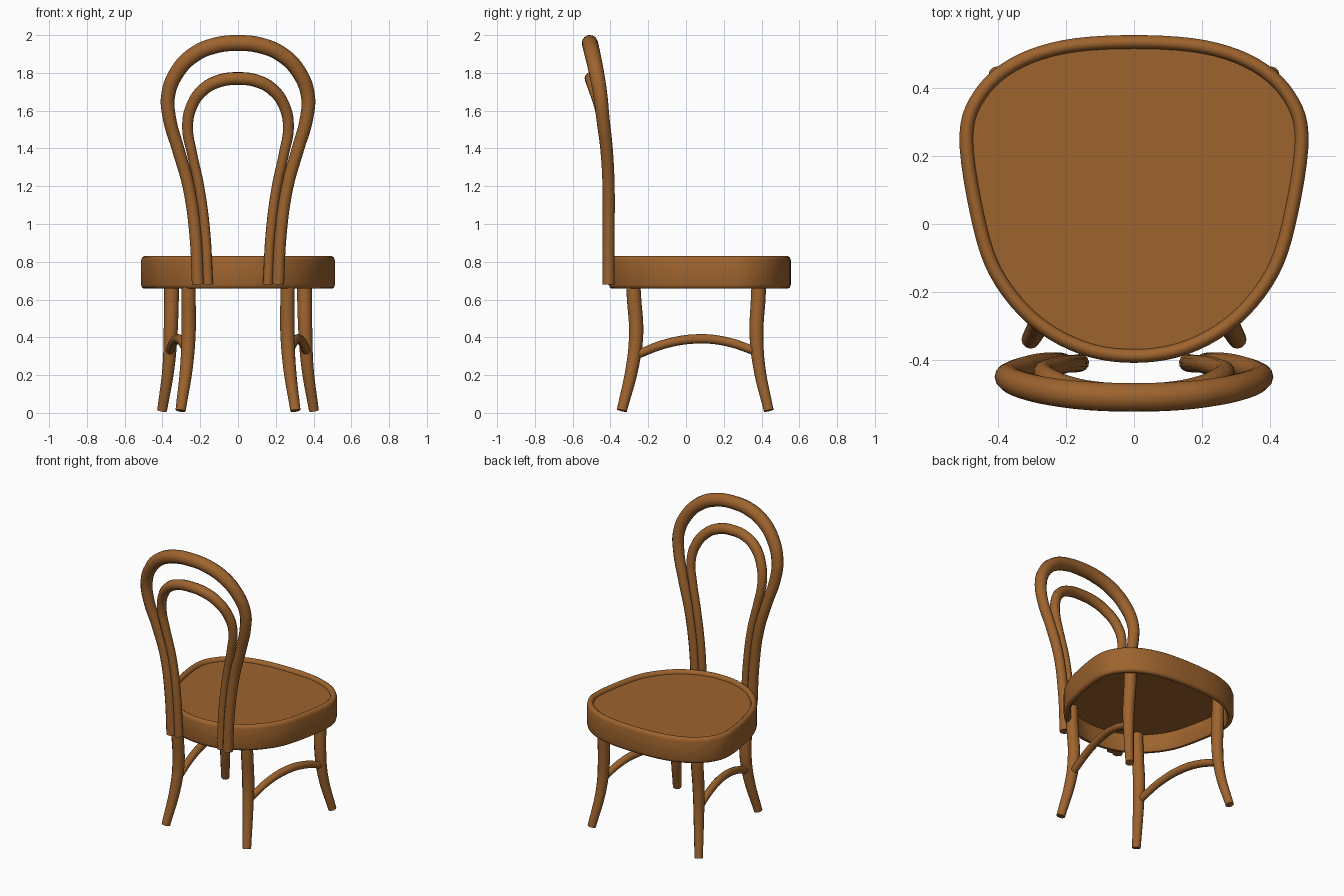
import bpy, bmesh
from mathutils import Vector

if "Cube" in bpy.data.objects:
    bpy.data.objects.remove(bpy.data.objects["Cube"])

wood = bpy.data.materials.new("warm brown wood")
wood.diffuse_color = (0.34, 0.126, 0.027, 1)
wood.use_nodes = True
wood.node_tree.nodes["Principled BSDF"].inputs["Base Color"].default_value = wood.diffuse_color


def finish(obj, angle=0.7):
    obj.data.materials.clear()
    obj.data.materials.append(wood)
    bpy.ops.object.select_all(action='DESELECT')
    obj.select_set(True)
    bpy.context.view_layer.objects.active = obj
    bpy.ops.object.shade_smooth_by_angle(angle=angle)


def tube(name, pts, res=6):
    """Bent rod through (x, y, z, radius) points."""
    cu = bpy.data.curves.new(name, 'CURVE')
    cu.dimensions = '3D'
    cu.resolution_u = res
    cu.bevel_depth = 1.0
    cu.bevel_resolution = 4
    cu.use_fill_caps = True
    sp = cu.splines.new('BEZIER')
    sp.bezier_points.add(len(pts) - 1)
    for bp, (x, y, z, r) in zip(sp.bezier_points, pts):
        bp.co = (x, y, z)
        bp.radius = r
        bp.handle_left_type = bp.handle_right_type = 'AUTO'
    obj = bpy.data.objects.new(name, cu)
    bpy.context.collection.objects.link(obj)
    bpy.ops.object.select_all(action='DESELECT')
    obj.select_set(True)
    bpy.context.view_layer.objects.active = obj
    bpy.ops.object.convert(target='MESH')
    finish(bpy.context.view_layer.objects.active)


def smooth_loop(pts, n=5):
    """Closed Catmull-Rom loop."""
    out = []
    k = len(pts)
    for i in range(k):
        a, b, c, d = (Vector(pts[(i + j) % k]) for j in (-1, 0, 1, 2))
        for s in range(n):
            t = s / n
            out.append(0.5 * (2 * b + (c - a) * t + (2 * a - 5 * b + 4 * c - d) * t ** 2
                              + (3 * b - a - 3 * c + d) * t ** 3))
    return out


def new_mesh(name, bm):
    bmesh.ops.recalc_face_normals(bm, faces=bm.faces)
    me = bpy.data.meshes.new(name)
    bm.to_mesh(me)
    bm.free()
    obj = bpy.data.objects.new(name, me)
    bpy.context.collection.objects.link(obj)
    finish(obj)


# Seat outline: right half from rear (-y) round to +y, then mirrored
half = [(0, -0.408), (0.16, -0.382), (0.31, -0.295), (0.425, -0.15), (0.482, 0.03),
        (0.513, 0.26), (0.47, 0.39), (0.366, 0.485), (0.21, 0.54), (0, 0.555)]
outline = smooth_loop(half + [(-x, y) for x, y in half[-2:0:-1]])
N = len(outline)


def inset(d):
    res = []
    for i, p in enumerate(outline):
        t = (outline[(i + 1) % N] - outline[i - 1]).normalized()
        res.append(p + Vector((-t.y, t.x)) * d)
    return res


# Seat rim: rounded band swept round the outline
section = [(0.04, 0.672), (0.03, 0.658), (0.014, 0.658), (0.004, 0.665), (0, 0.68), (0, 0.808),
           (0.005, 0.822), (0.015, 0.83), (0.026, 0.83), (0.036, 0.823), (0.04, 0.81)]
bm = bmesh.new()
rings = [[bm.verts.new((p.x, p.y, z)) for p in inset(d)] for d, z in section]
for j in range(len(rings)):
    a, b = rings[j - 1], rings[j]
    for i in range(N):
        bm.faces.new((a[i], a[(i + 1) % N], b[(i + 1) % N], b[i]))
new_mesh("seat_rim", bm)

# Seat panel: thin board set just below the rim top
bm = bmesh.new()
lo, hi = ([bm.verts.new((p.x, p.y, z)) for p in inset(0.03)] for z in (0.775, 0.808))
bm.faces.new(lo)
bm.faces.new(hi)
for i in range(N):
    bm.faces.new((lo[i], lo[(i + 1) % N], hi[(i + 1) % N], hi[i]))
new_mesh("seat_panel", bm)


# Back hoops: half paths mirrored about x = 0
def hoop(name, pts):
    tube(name, pts + [(-x, y, z, r) for x, y, z, r in pts[-2::-1]])


hoop("outer_back_hoop", [
    (0.212, -0.410, 0.68, 0.032), (0.226, -0.410, 0.95, 0.032), (0.262, -0.410, 1.20, 0.032),
    (0.318, -0.421, 1.40, 0.033), (0.363, -0.440, 1.56, 0.035), (0.370, -0.453, 1.68, 0.037),
    (0.325, -0.474, 1.80, 0.040), (0.235, -0.494, 1.895, 0.042), (0.12, -0.506, 1.945, 0.043),
    (0, -0.509, 1.958, 0.043)])
hoop("inner_back_hoop", [
    (0.158, -0.408, 0.68, 0.026), (0.172, -0.410, 0.95, 0.026), (0.205, -0.412, 1.20, 0.026),
    (0.245, -0.423, 1.38, 0.027), (0.267, -0.435, 1.51, 0.029), (0.247, -0.455, 1.62, 0.031),
    (0.185, -0.482, 1.71, 0.033), (0.10, -0.498, 1.757, 0.034), (0, -0.503, 1.770, 0.034)])

# Splayed legs and arched side stretchers, mirrored left and right
for side, s in (("left", -1), ("right", 1)):
    tube("hoop_side_leg_" + side, [
        (s * 0.262, -0.283, 0.78, 0.037), (s * 0.262, -0.276, 0.62, 0.038),
        (s * 0.262, -0.264, 0.42, 0.038), (s * 0.272, -0.283, 0.25, 0.034),
        (s * 0.304, -0.340, 0.012, 0.027)])
    tube("open_side_leg_" + side, [
        (s * 0.352, 0.388, 0.78, 0.038), (s * 0.352, 0.383, 0.62, 0.039),
        (s * 0.357, 0.373, 0.42, 0.037), (s * 0.368, 0.388, 0.24, 0.032),
        (s * 0.402, 0.438, 0.012, 0.026)])
    tube("side_stretcher_" + side, [
        (s * 0.268, -0.262, 0.308, 0.023), (s * 0.290, -0.10, 0.368, 0.024),
        (s * 0.316, 0.07, 0.392, 0.025), (s * 0.340, 0.22, 0.376, 0.024),
        (s * 0.362, 0.372, 0.325, 0.023)])
